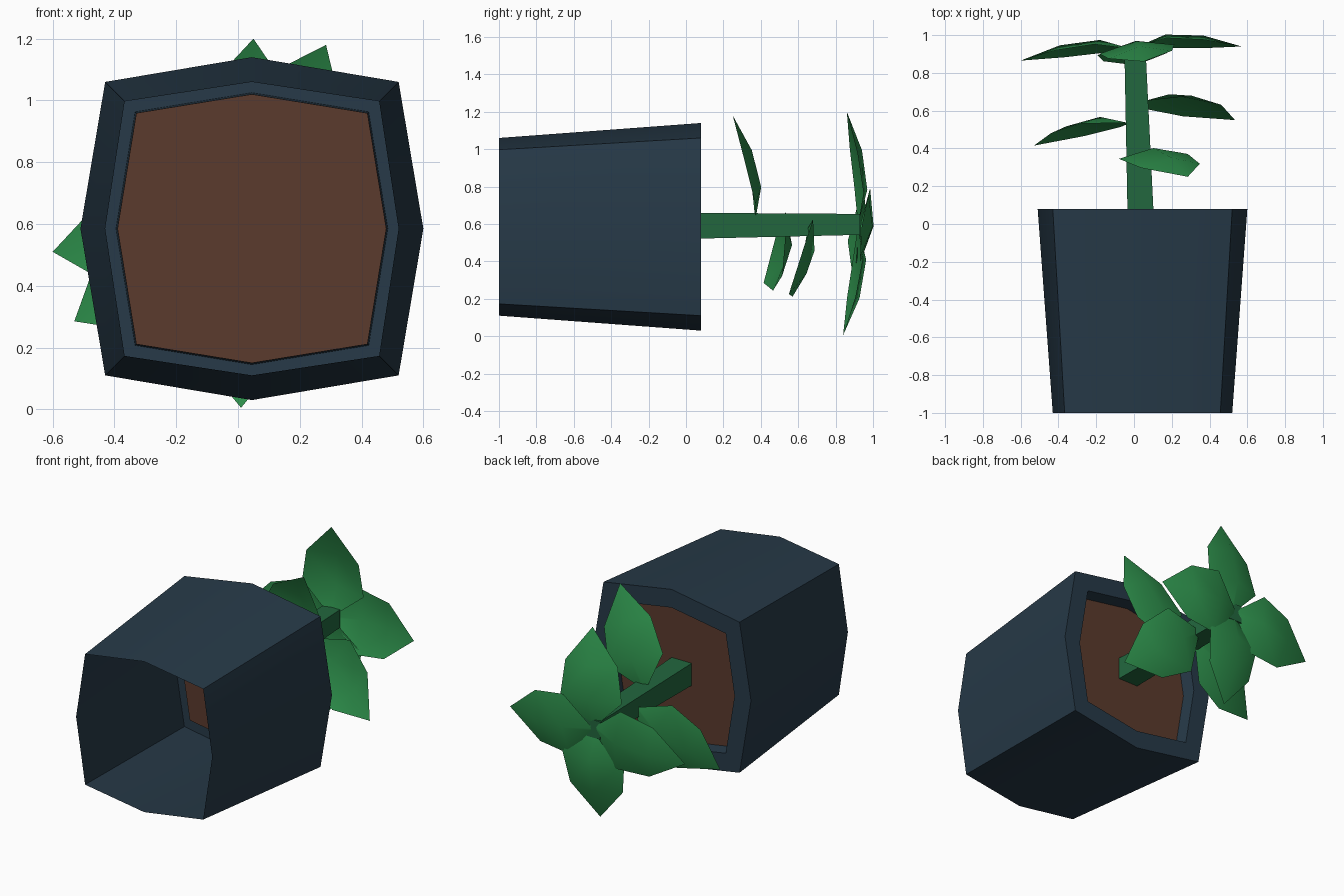
import bpy, bmesh, math
from mathutils import Vector

if "Cube" in bpy.data.objects:
    bpy.data.objects.remove(bpy.data.objects["Cube"])

CX, CZ = 0.045, 0.585  # pot axis runs along y


def material(name, rgb):
    m = bpy.data.materials.new(name)
    m.diffuse_color = (*rgb, 1)
    m.use_nodes = True
    m.node_tree.nodes["Principled BSDF"].inputs["Base Color"].default_value = m.diffuse_color
    return m


POT = material("dark blue ceramic", (0.02, 0.042, 0.065))
SOIL = material("brown soil", (0.105, 0.043, 0.026))
STEM = material("stem green", (0.016, 0.135, 0.048))
LEAF = material("leaf green", (0.027, 0.28, 0.072))


def make(name, verts, faces, mat):
    mesh = bpy.data.meshes.new(name)
    mesh.from_pydata([tuple(v) for v in verts], [], faces)
    mesh.materials.append(mat)
    ob = bpy.data.objects.new(name, mesh)
    bpy.context.collection.objects.link(ob)
    bpy.ops.object.select_all(action='DESELECT')
    ob.select_set(True)
    bpy.context.view_layer.objects.active = ob
    bpy.ops.object.shade_smooth_by_angle(angle=math.radians(35))
    return ob


def ring(y, side, corner):
    """Bulging square: 4 side points and 4 corner points."""
    pts = []
    for i in range(8):
        a = i * math.pi / 4
        r = side if i % 2 == 0 else corner * math.sqrt(2)
        pts.append((CX + r * math.cos(a), y, CZ + r * math.sin(a)))
    return pts


# Pot: outer wall, rim and short inner wall, open at the bottom
rings = [ring(-1, 0.475, 0.412), ring(0.08, 0.555, 0.475),
         ring(0.08, 0.44, 0.378), ring(-0.01, 0.435, 0.374)]
faces = []
for k in range(3):
    for i in range(8):
        j = (i + 1) % 8
        faces.append((k * 8 + i, k * 8 + 8 + i, k * 8 + 8 + j, k * 8 + j))
make("pot", sum(rings, []), faces, POT)

# Soil disc, facing +y
make("soil", rings[3], [tuple(reversed(range(8)))], SOIL)

# Stem: slightly leaning, tapered square bar
verts = []
for x, y, z, h in ((0.037, -0.01, 0.59, 0.07), (0.005, 0.93, 0.598, 0.056)):
    verts += [(x - h, y, z - h), (x + h, y, z - h), (x + h, y, z + h), (x - h, y, z + h)]
faces = [(i, i + 4, (i + 1) % 4 + 4, (i + 1) % 4) for i in range(4)]
make("stem", verts, faces + [(0, 1, 2, 3), (7, 6, 5, 4)], STEM)


# Leaves: arched, creased sheets; rows give (t, half width, arch, edge drop)
ROWS = ((0, 0.015, 0, 0), (0.28, 0.20, 0.067, 0.045), (0.64, 0.17, 0.06, 0.045))
UP = Vector((-0.13, 1, -0.13)).normalized()


def leaf(name, base, tip):
    base, tip = Vector(base), Vector(tip)
    side = (tip - base).cross(UP).normalized()
    up = side.cross(tip - base).normalized()
    verts = []
    for t, w, arch, drop in ROWS:
        mid = base.lerp(tip, t) + up * arch
        verts += [mid - side * w - up * drop, mid, mid + side * w - up * drop]
    verts.append(tip)
    faces = []
    for r in (0, 3):
        for c in (0, 1):
            faces.append((r + c, r + c + 1, r + c + 4, r + c + 3))
    faces += [(6, 7, 9), (7, 8, 9)]
    make(name, verts, faces, LEAF)


leaf("top_leaf_left", (-0.01, 0.925, 0.6), (-0.60, 0.865, 0.51))
leaf("top_leaf_right", (0.01, 0.935, 0.6), (0.57, 0.94, 0.59))
leaf("top_leaf_upper", (0.005, 0.92, 0.61), (0.05, 0.86, 1.20))
leaf("top_leaf_lower", (0.005, 0.92, 0.58), (0.01, 0.84, 0.005))
leaf("side_leaf_left", (-0.03, 0.535, 0.58), (-0.53, 0.415, 0.285))
leaf("side_leaf_right", (0.05, 0.65, 0.57), (0.535, 0.55, 0.225))
leaf("side_leaf_upper", (0.03, 0.37, 0.63), (0.285, 0.25, 1.18))
